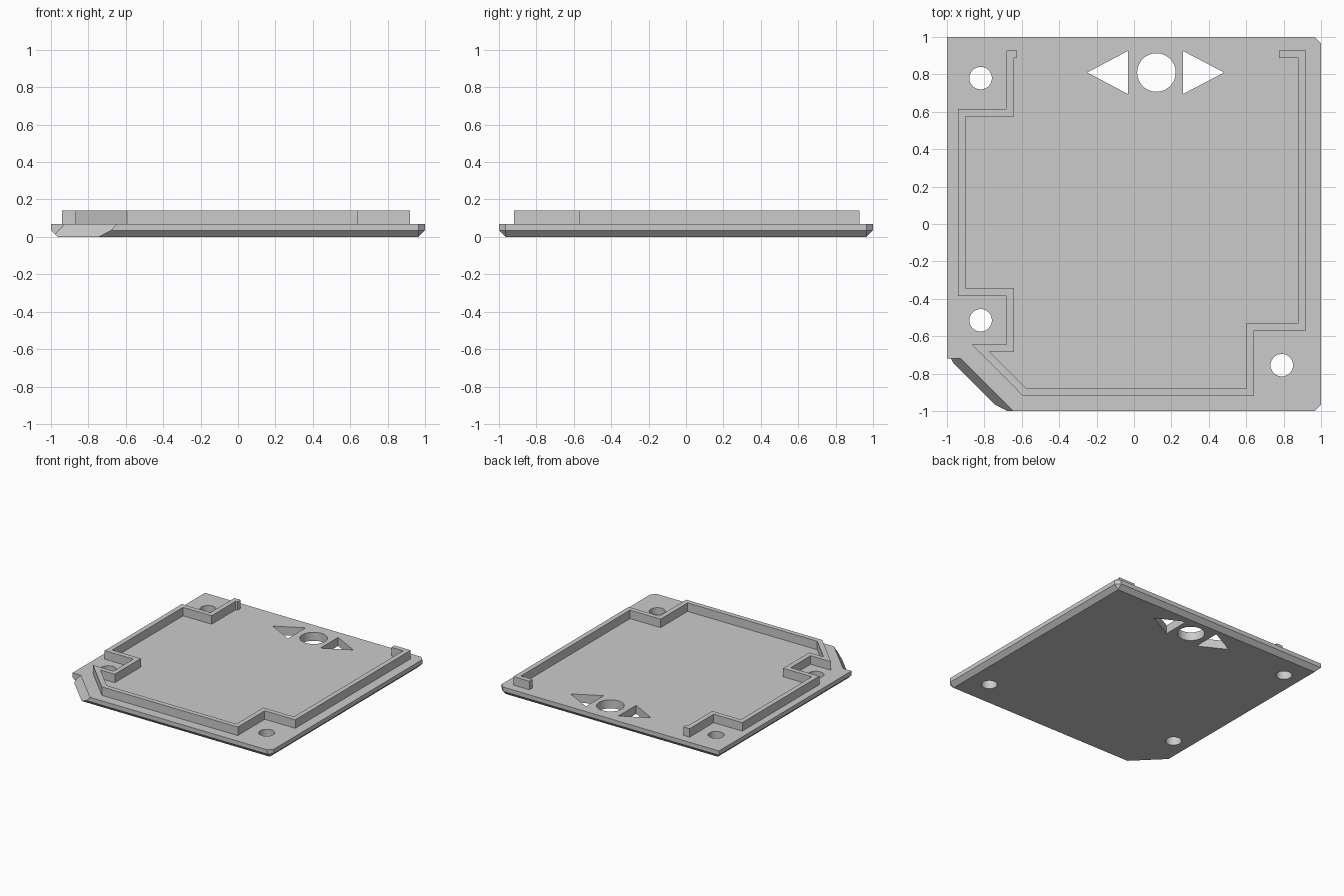
import bpy, bmesh, math
from mathutils import Vector

cube = bpy.data.objects.get("Cube")
if cube:
    bpy.data.objects.remove(cube, do_unlink=True)

PLATE_TOP, WALL_TOP = 0.07, 0.14
CHAMFER = 0.035
HALF_WALL = 0.02

grey = bpy.data.materials.new("light grey")
grey.use_nodes = True
colour = (0.6, 0.6, 0.6, 1)
grey.diffuse_color = colour
grey.node_tree.nodes["Principled BSDF"].inputs["Base Color"].default_value = colour


def finish(name, bm):
    bmesh.ops.recalc_face_normals(bm, faces=bm.faces)
    mesh = bpy.data.meshes.new(name)
    bm.to_mesh(mesh)
    bm.free()
    mesh.materials.append(grey)
    obj = bpy.data.objects.new(name, mesh)
    bpy.context.collection.objects.link(obj)
    return obj


def prism(bm, outline, low, high):
    face = bm.faces.new([bm.verts.new((x, y, low)) for x, y in outline])
    grown = bmesh.ops.extrude_face_region(bm, geom=[face])["geom"]
    tops = [v for v in grown if isinstance(v, bmesh.types.BMVert)]
    bmesh.ops.translate(bm, verts=tops, vec=(0, 0, high - low))


def hull(bm, points):
    verts = [bm.verts.new(p) for p in points]
    bmesh.ops.convex_hull(bm, input=verts)


def circle(x, y, radius, sides=48):
    turns = [math.tau * i / sides for i in range(sides)]
    return [(x + radius * math.cos(a), y + radius * math.sin(a)) for a in turns]


def ribbon(path, half):
    """Outline of a mitred strip that follows an open path."""
    pts = [Vector(p) for p in path]
    dirs = [(b - a).normalized() for a, b in zip(pts, pts[1:])]
    left, right = [], []
    for i, p in enumerate(pts):
        before, after = dirs[max(i - 1, 0)], dirs[min(i, len(dirs) - 1)]
        n1, n2 = Vector((-before.y, before.x)), Vector((-after.y, after.x))
        offset = (n1 + n2) * half / (1 + n1.dot(n2))
        left.append(p + offset)
        right.append(p - offset)
    return left + right[::-1]


# Base plate: bottom edge chamfered all round, right-hand corners clipped
bm = bmesh.new()
inner = 1 - CHAMFER
points = [(sx * inner, sy * inner, 0) for sx in (-1, 1) for sy in (-1, 1)]
for z in (CHAMFER, PLATE_TOP):
    for s in (-1, 1):
        points += [(-1, s, z), (inner, s, z), (1, s * inner, z)]
hull(bm, points)
bmesh.ops.dissolve_limit(bm, angle_limit=0.01, verts=bm.verts, edges=bm.edges)
plate = finish("base_plate", bm)

# Cutters: screw holes, round button hole, two arrow windows
bm = bmesh.new()
holes = [circle(x, y, 0.06) for x, y in ((-0.82, 0.78), (-0.82, -0.515), (0.79, -0.755))]
holes.append(circle(0.12, 0.81, 0.103))
for base, tip in ((-0.033, -0.25), (0.262, 0.482)):
    holes.append([(tip, 0.81), (base, 0.695), (base, 0.925)])
for outline in holes:
    prism(bm, outline, -0.1, 0.2)

# Sloping cut across the front right corner, stopping square at its back end
back, front = -0.72, -1.2
wedge = []
for z, total in ((-PLATE_TOP, -1.775), (WALL_TOP, -1.58)):
    wedge += [(total - back, back, z), (total - front, front, z),
              (front, front, z), (front, back, z)]
hull(bm, wedge)
cutter = finish("plate_cutter", bm)
cutter.hide_render = True

cut = plate.modifiers.new("openings", "BOOLEAN")
cut.operation = "DIFFERENCE"
cut.solver = "EXACT"
cut.object = cutter
bpy.context.view_layer.objects.active = plate
bpy.ops.object.modifier_apply(modifier=cut.name)
bpy.data.objects.remove(cutter, do_unlink=True)

# Raised locating wall, open at the back and stepping round the screw holes
path = [(-0.625, 0.907), (-0.662, 0.907), (-0.662, 0.595), (-0.922, 0.595),
        (-0.922, -0.365), (-0.662, -0.365), (-0.662, -0.663), (-0.82, -0.663),
        (-0.585, -0.9), (0.622, -0.9), (0.622, -0.55), (0.9, -0.55),
        (0.9, 0.907), (0.775, 0.907)]
bm = bmesh.new()
prism(bm, ribbon(path, HALF_WALL), PLATE_TOP, WALL_TOP)
finish("locating_wall", bm)
